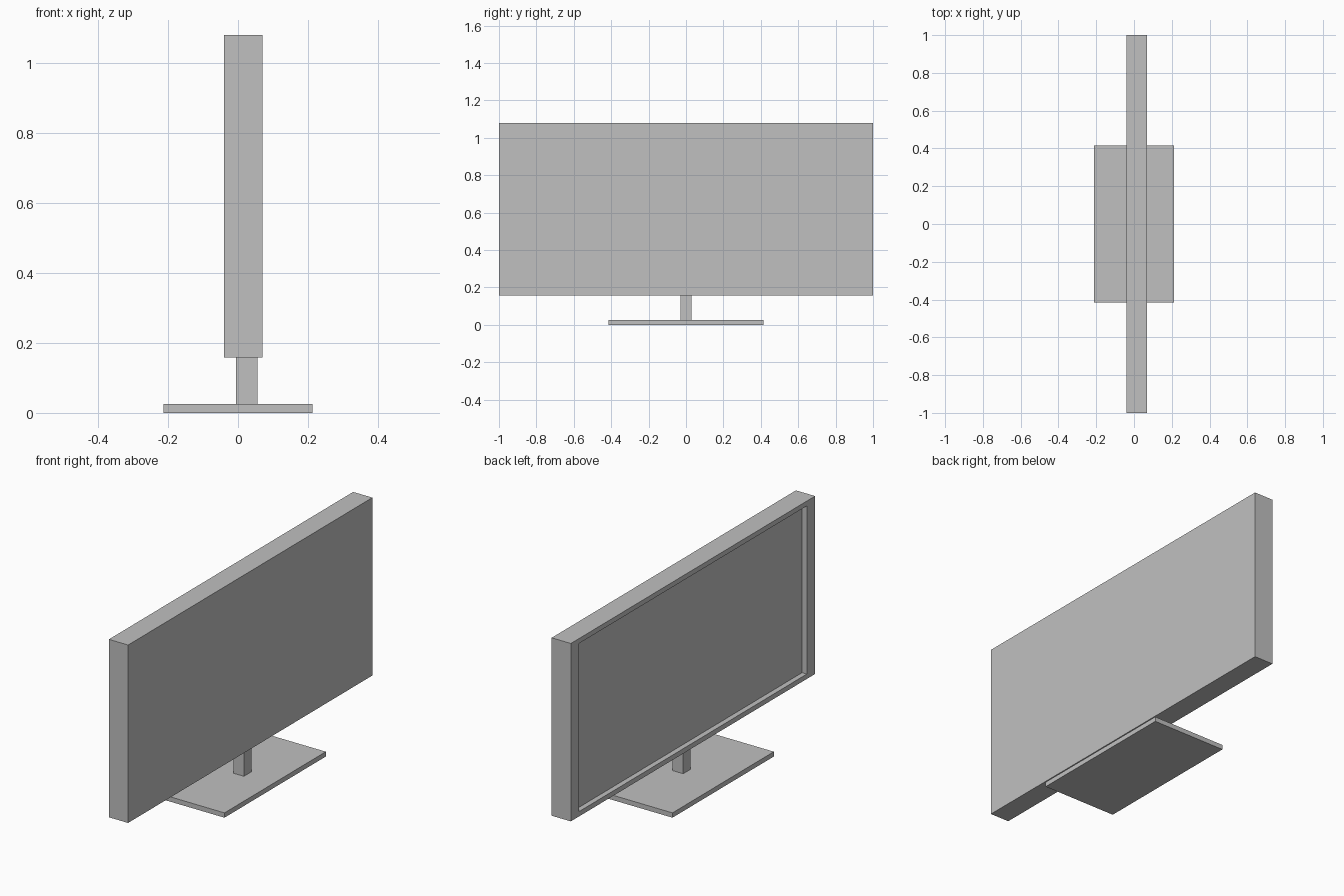
import bpy
import bmesh
from mathutils import Vector

cube = bpy.data.objects.get("Cube")
if cube:
    bpy.data.objects.remove(cube, do_unlink=True)

GREY = (0.53, 0.53, 0.53, 1.0)
grey = bpy.data.materials.new("plain grey")
grey.use_nodes = True
grey.diffuse_color = GREY
grey.node_tree.nodes["Principled BSDF"].inputs["Base Color"].default_value = GREY


def box(name, low, high, shape=None):
    """Box between two corners; shape may edit its bmesh."""
    low, high = Vector(low), Vector(high)
    bm = bmesh.new()
    bmesh.ops.create_cube(bm, size=1)
    bmesh.ops.scale(bm, vec=high - low, verts=bm.verts)
    bmesh.ops.translate(bm, vec=(low + high) / 2, verts=bm.verts)
    if shape:
        shape(bm)
    mesh = bpy.data.meshes.new(name)
    bm.to_mesh(mesh)
    bm.free()
    mesh.materials.append(grey)
    obj = bpy.data.objects.new(name, mesh)
    bpy.context.collection.objects.link(obj)
    return obj


def recess_screen(bm):
    """Sink the display into the -x face, leaving a bezel around it."""
    bm.normal_update()
    screen = min(bm.faces, key=lambda f: f.normal.x)
    centre = screen.calc_center_median()
    # Inset, then scale the inner loop so the side bezels are wider
    bmesh.ops.inset_region(bm, faces=[screen], thickness=0.036)
    for v in screen.verts:
        v.co.y *= 0.932 / abs(v.co.y)
    # Straight walls down to the display
    inner = bmesh.ops.extrude_discrete_faces(bm, faces=[screen])["faces"][0]
    for v in inner.verts:
        v.co.x = centre.x + 0.027


# Foot, neck and display
box("base", (-0.213, -0.415, 0), (0.213, 0.415, 0.025))
box("neck", (-0.005, -0.03, 0.025), (0.055, 0.03, 0.158))
box("display_panel", (-0.04, -1, 0.158), (0.07, 1, 1.08), recess_screen)
